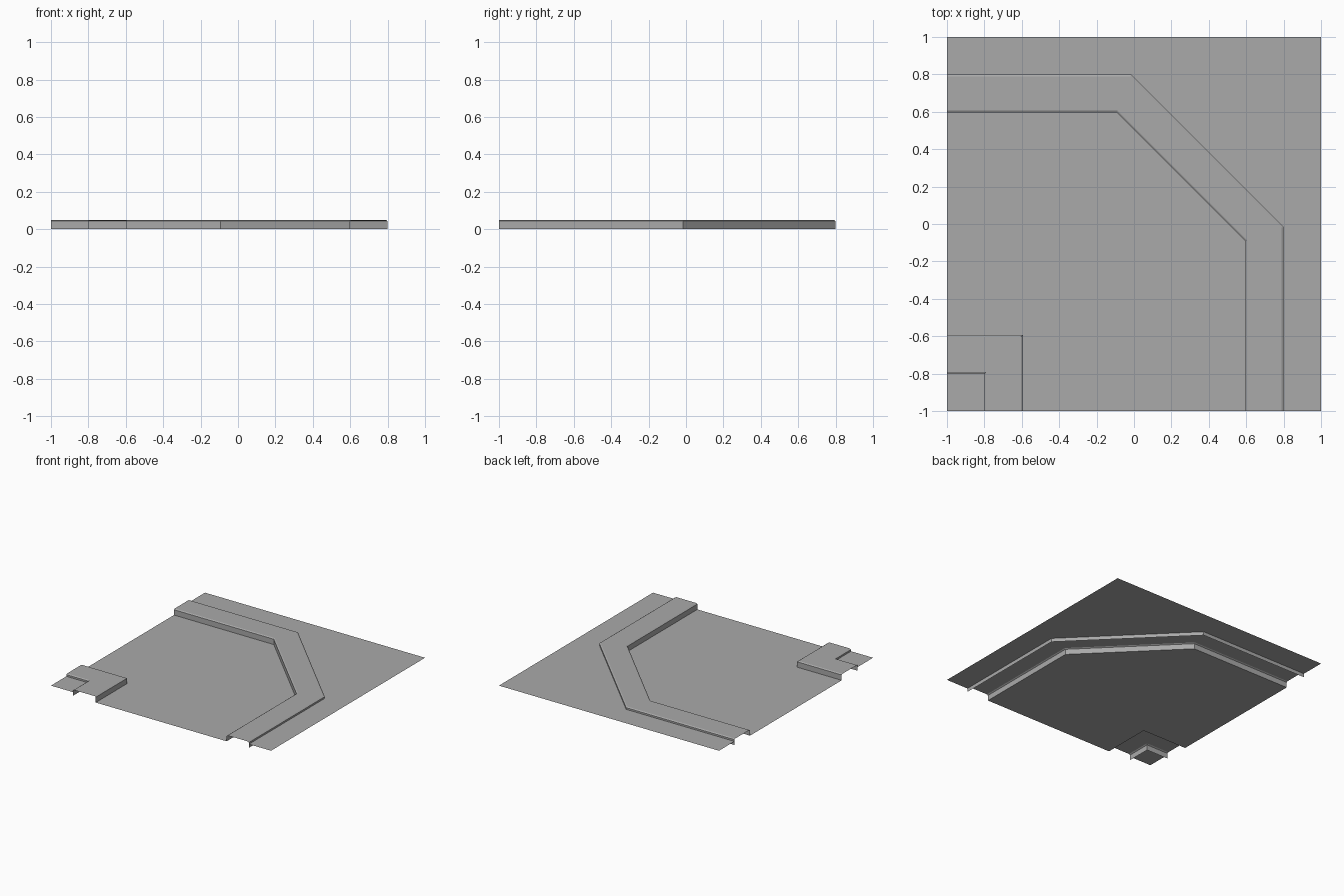
import bpy, bmesh
from mathutils import Vector

cube = bpy.data.objects.get("Cube")
if cube:
    bpy.data.objects.remove(cube, do_unlink=True)

# One plain grey for the whole tile
grey = bpy.data.materials.new("plain_grey")
grey.use_nodes = True
colour = (0.4, 0.4, 0.4, 1)
grey.diffuse_color = colour
grey.node_tree.nodes["Principled BSDF"].inputs["Base Color"].default_value = colour

GRASS, SHOULDER, TOP, BEVEL = 0.03, 0.044, 0.05, 0.01


def finish(bm, name):
    mesh = bpy.data.meshes.new(name)
    bm.to_mesh(mesh)
    bm.free()
    mesh.materials.append(grey)
    obj = bpy.data.objects.new(name, mesh)
    bpy.context.collection.objects.link(obj)
    return obj


def offset(path, d):
    """Move a path sideways to its left by d, with mitred corners."""
    pts = [Vector(p) for p in path]
    normals = []
    for a, b in zip(pts, pts[1:]):
        t = (b - a).normalized()
        normals.append(Vector((-t.y, t.x)))
    result = []
    for i, p in enumerate(pts):
        n1 = normals[max(i - 1, 0)]
        n2 = normals[min(i, len(normals) - 1)]
        result.append(p + (n1 + n2) * d / (1 + n1.dot(n2)))
    return result


def flat(name, outline, z):
    """Level ground panel facing up."""
    bm = bmesh.new()
    face = bm.faces.new([bm.verts.new((p[0], p[1], z)) for p in outline])
    face.normal_update()
    if face.normal.z < 0:
        face.normal_flip()
    bmesh.ops.triangulate(bm, faces=[face])
    return finish(bm, name)


def pavement(name, inner, outer):
    """Hollow raised strip with bevelled kerbs on both sides."""
    rails = [(inner, 0), (inner, SHOULDER), (offset(inner, BEVEL), TOP),
             (offset(outer, -BEVEL), TOP), (outer, SHOULDER), (outer, 0)]
    bm = bmesh.new()
    rows = [[bm.verts.new((p[0], p[1], z)) for p in path] for path, z in rails]
    for a, b in zip(rows, rows[1:]):
        for i in range(len(a) - 1):
            bm.faces.new((a[i], a[i + 1], b[i + 1], b[i]))
    return finish(bm, name)


def square_turn(s):
    return [(-1, s), (s, s), (s, -1)]


def cut_turn(s, start):
    return [(-1, s), (start, s), (s, start), (s, -1)]


corner_in, corner_out = square_turn(-0.8), square_turn(-0.593)
bend_in, bend_out = cut_turn(0.597, -0.093), cut_turn(0.799, -0.015)

# Raised pavements on both sides of the road
pavement("corner_pavement", corner_in, corner_out)
pavement("bend_pavement", bend_in, bend_out)

# Low road surface and the higher ground beyond the pavements
flat("road_surface", corner_out + bend_in[::-1], 0)
flat("corner_ground", [(-1, -1)] + corner_in, GRASS)
flat("outer_ground", bend_out + [(1, -1), (1, 1), (-1, 1)], GRASS)
